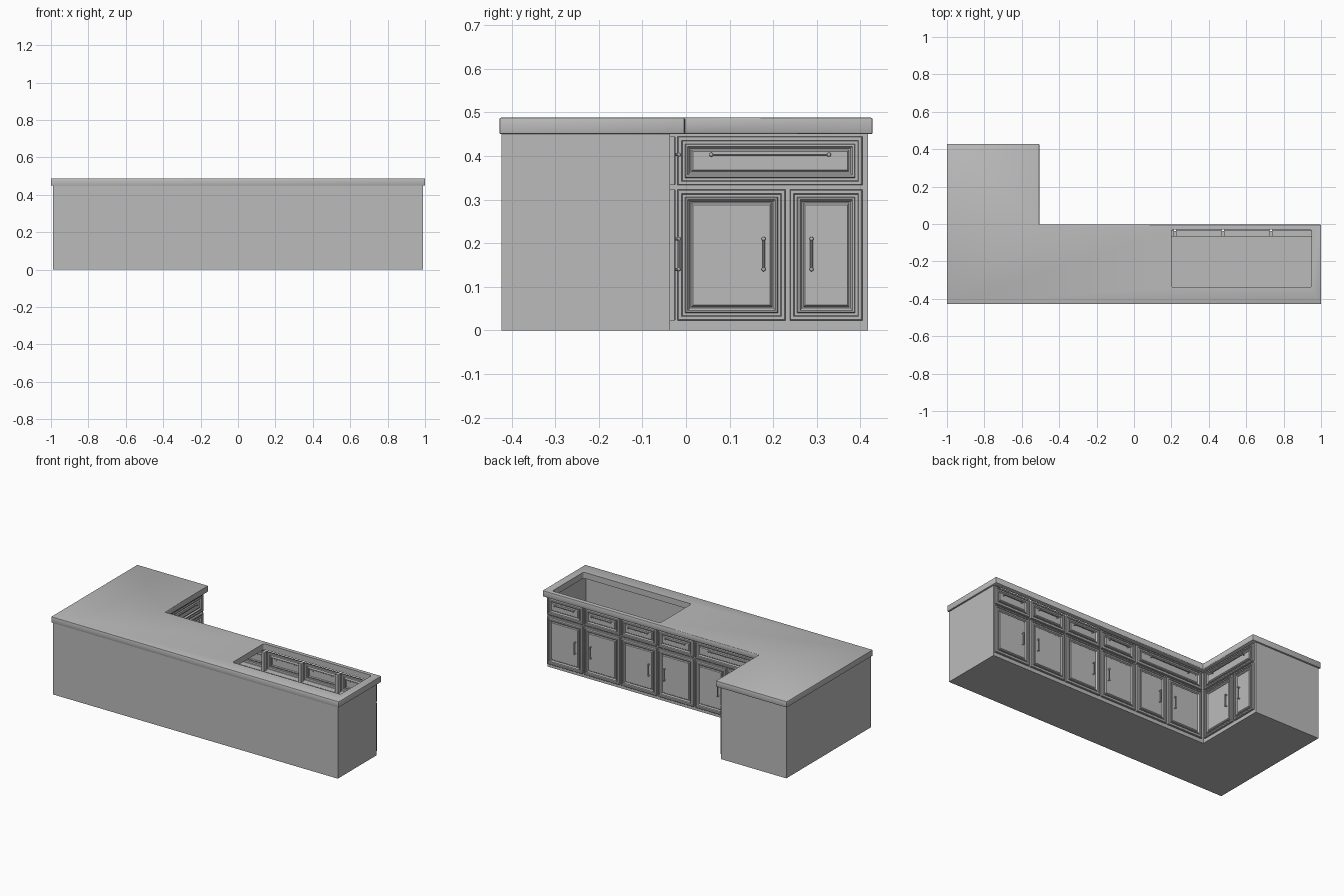
import bpy, bmesh
from mathutils import Vector, Matrix

cube = bpy.data.objects.get("Cube")
if cube:
    bpy.data.objects.remove(cube)

# One plain grey for everything
grey = bpy.data.materials.new("plain_grey")
grey.use_nodes = True
COLOR = (0.5, 0.5, 0.5, 1)
grey.diffuse_color = COLOR
grey.node_tree.nodes["Principled BSDF"].inputs["Base Color"].default_value = COLOR


def finish(name, bm, smooth=False):
    mesh = bpy.data.meshes.new(name)
    bm.to_mesh(mesh)
    bm.free()
    mesh.materials.append(grey)
    obj = bpy.data.objects.new(name, mesh)
    bpy.context.collection.objects.link(obj)
    if smooth:
        bpy.ops.object.select_all(action="DESELECT")
        obj.select_set(True)
        bpy.context.view_layer.objects.active = obj
        bpy.ops.object.shade_smooth_by_angle(angle=0.6)
    return obj


def add_box(bm, low, high, matrix=Matrix()):
    low, high = Vector(low), Vector(high)
    place = Matrix.Translation((low + high) / 2) @ Matrix.Diagonal((high - low).to_4d())
    return bmesh.ops.create_cube(bm, size=1, matrix=matrix @ place)["verts"]


def ell(left, right, front, inner_x, inner_y, back):
    return [(left, front), (right, front), (right, inner_y),
            (inner_x, inner_y), (inner_x, back), (left, back)]


# Carcass: floor and outer walls, open where the door fronts go
FACE_X, FACE_Y = -0.535, -0.037
END_X, END_Y = 0.99, 0.418
outline = ell(-0.99, END_X, -0.423, FACE_X, FACE_Y, END_Y)
bm = bmesh.new()
low = [bm.verts.new((x, y, 0)) for x, y in outline]
high = [bm.verts.new((x, y, 0.45)) for x, y in outline]
bm.faces.new(low[::-1])
for i in (0, 1, 4, 5):
    j = (i + 1) % 6
    bm.faces.new((low[i], low[j], high[j], high[i]))
finish("carcass", bm)

# Worktop with softened edges and a sink opening
bm = bmesh.new()
face = bm.faces.new([bm.verts.new((x, y, 0.45)) for x, y in
                     ell(-1, 1, -0.428, -0.506, -0.003, 0.428)])
top = bmesh.ops.extrude_face_region(bm, geom=[face])["geom"]
bmesh.ops.translate(bm, vec=(0, 0, 0.038), verts=[v for v in top if isinstance(v, bmesh.types.BMVert)])
bmesh.ops.recalc_face_normals(bm, faces=bm.faces)
bmesh.ops.bevel(bm, geom=bm.edges[:], offset=0.004, segments=2, profile=0.5, affect="EDGES")
worktop = finish("worktop", bm, smooth=True)

bm = bmesh.new()
add_box(bm, (0.2, -0.34, 0.4), (0.95, -0.03, 0.55))
upright = [e for e in bm.edges if abs(e.verts[0].co.z - e.verts[1].co.z) > 0.1]
bmesh.ops.bevel(bm, geom=upright, offset=0.012, segments=4, profile=0.5, affect="EDGES")
cutter = finish("sink_cutter", bm)
cutter.hide_render = True
cutter.hide_set(True)
cut = worktop.modifiers.new("sink_opening", "BOOLEAN")
cut.operation = "DIFFERENCE"
cut.object = cutter
cut.solver = "EXACT"

# Door moulding: (inset from the front's edge, height above the frame)
MOULDING = [(0, 0), (0, 0.011), (0.002, 0.013), (0.009, 0.013), (0.011, 0.008),
            (0.017, 0.008), (0.019, 0.013), (0.023, 0.013), (0.028, 0.005),
            (0.031, 0.005), (0.035, 0.010)]


def add_front(bm, matrix, cell, gap=0.005):
    """Face frame border and moulded panel filling one cell (u0, u1, v0, v1)."""
    u0, u1, v0, v1 = cell
    previous = None
    for inset, height in [(-gap, 0)] + MOULDING:
        d = inset + gap
        ring = [bm.verts.new(matrix @ Vector((u, v, height))) for u, v in
                ((u0 + d, v0 + d), (u1 - d, v0 + d), (u1 - d, v1 - d), (u0 + d, v1 - d))]
        if previous:
            for i in range(4):
                j = (i + 1) % 4
                bm.faces.new((previous[i], previous[j], ring[j], ring[i]))
        previous = ring
    bm.faces.new(previous)


def add_handle(bm, matrix, centre, length, radius, along_u):
    """Bar pull with two posts and rounded end knobs."""
    axis = Vector((1, 0, 0)) if along_u else Vector((0, 1, 0))
    middle = Vector((*centre, 0.021))
    turn = axis.to_track_quat("Z", "Y").to_matrix().to_4x4()
    bmesh.ops.create_cone(bm, cap_ends=True, segments=10, radius1=radius, radius2=radius,
                          depth=length, matrix=matrix @ Matrix.Translation(middle) @ turn)
    for side in (-1, 1):
        end = middle + axis * side * length / 2
        bmesh.ops.create_uvsphere(bm, u_segments=10, v_segments=6, radius=0.0048,
                                  matrix=matrix @ Matrix.Translation(end))
        post = end - Vector((0, 0, 0.007))
        bmesh.ops.create_cone(bm, cap_ends=True, segments=10, radius1=0.004, radius2=0.003,
                              depth=0.014, matrix=matrix @ Matrix.Translation(post))


PLINTH, RAIL, TOP = 0.018, 0.328, 0.45


def build_run(name, matrix, units, width):
    """units: (drawer start, drawer end, [(door start, door end, handle side)])."""
    fronts, frame, pulls = bmesh.new(), bmesh.new(), bmesh.new()
    # plinth strip and end fillers
    strips = [(0, width, 0, PLINTH), (0, units[0][0], PLINTH, TOP),
              (units[-1][1], width, PLINTH, TOP)]
    for a, b, c, d in strips:
        if b - a > 0.001:
            frame.faces.new([frame.verts.new(matrix @ Vector((u, v, 0)))
                             for u, v in ((a, c), (b, c), (b, d), (a, d))])
    # inner rail behind the fronts
    add_box(frame, (0, RAIL - 0.006, -0.03), (width, RAIL + 0.006, -0.001), matrix)
    for start, end, doors in units:
        add_front(fronts, matrix, (start, end, RAIL, TOP))
        length = 0.27 if end - start > 0.3 else 0.13
        add_handle(pulls, matrix, ((start + end) / 2, 0.403), length, 0.0022, True)
        if start > 0.1:
            add_box(frame, (start - 0.01, PLINTH, -0.03), (start + 0.01, TOP, -0.001), matrix)
        for a, b, side in doors:
            add_front(fronts, matrix, (a, b, PLINTH, RAIL))
            u = b - 0.055 if side > 0 else a + 0.055
            add_handle(pulls, matrix, (u, 0.175), 0.07, 0.0032, False)
    finish(name + "_frame", frame)
    finish(name + "_fronts", fronts)
    finish(name + "_handles", pulls, smooth=True)


def face_matrix(origin, u):
    u, up = Vector(u), Vector((0, 0, 1))
    return Matrix.Translation(origin) @ Matrix((u, up, u.cross(up))).transposed().to_4x4()


# Long run: four single units, then a double unit by the corner
step = 0.257
long_units = [(i * step, (i + 1) * step, [(i * step, (i + 1) * step, 1 if i % 2 == 0 else -1)])
              for i in range(4)]
s = 4 * step
long_width = END_X - FACE_X
long_units.append((s, long_width - 0.012, [(s, s + 0.225, 1), (s + 0.225, long_width - 0.012, -1)]))
build_run("long_run", face_matrix((END_X, FACE_Y, 0), (-1, 0, 0)), long_units, long_width)

# Short run: one double unit
short_width = END_Y - FACE_Y
short_units = [(0.013, 0.447, [(0.013, 0.27, 1), (0.27, 0.447, -1)])]
build_run("short_run", face_matrix((FACE_X, FACE_Y, 0), (0, 1, 0)), short_units, short_width)
